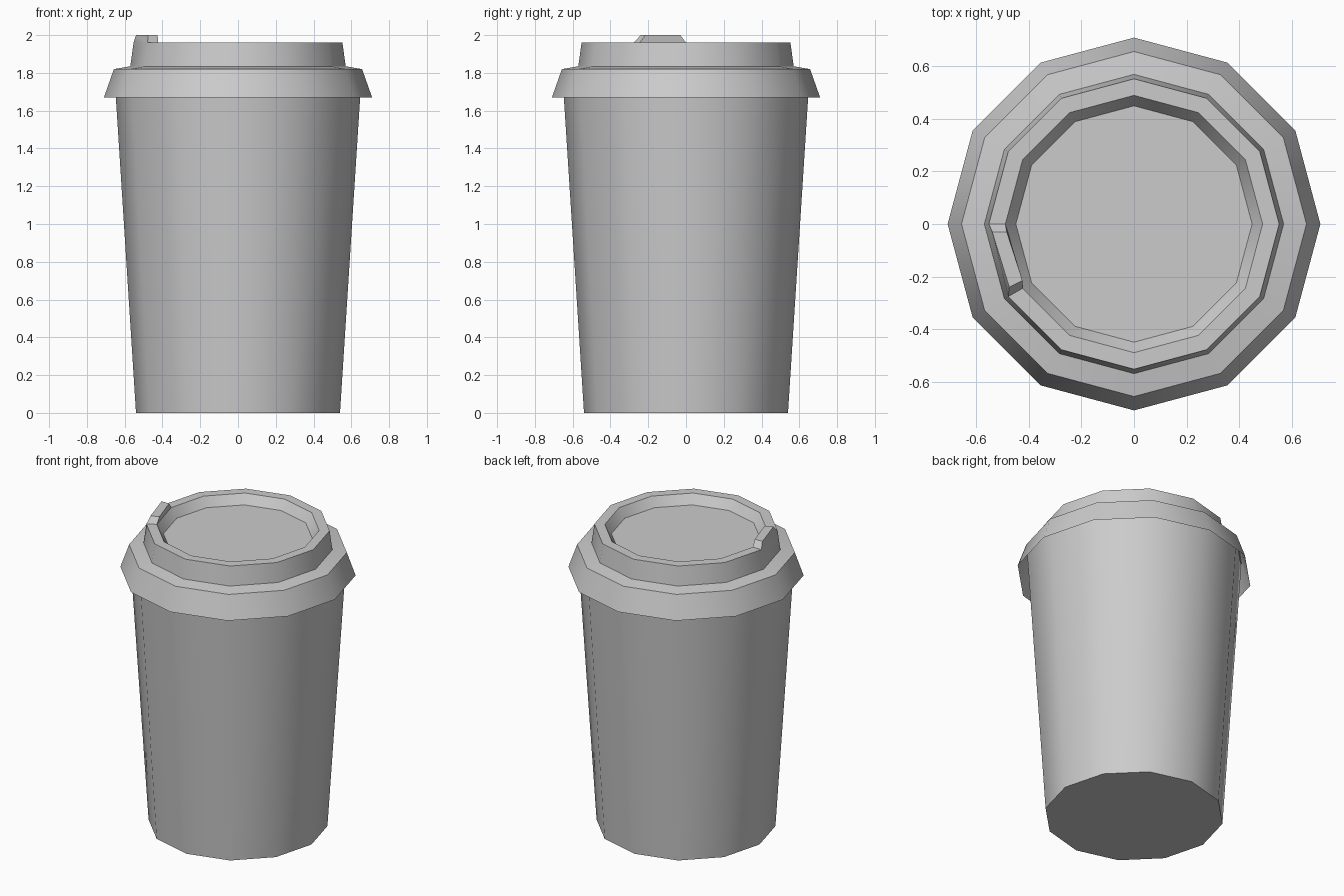
import bpy, bmesh, math

if "Cube" in bpy.data.objects:
    bpy.data.objects.remove(bpy.data.objects["Cube"])

SIDES = 12


def lathe(bm, profile):
    """Spin (radius, z) points into rings; return rings and wall faces per band."""
    rings = [[bm.verts.new((r * math.cos(2 * math.pi * i / SIDES),
                            r * math.sin(2 * math.pi * i / SIDES), z))
              for i in range(SIDES)] for r, z in profile]
    bands = []
    for a, b in zip(rings, rings[1:]):
        bands.append([bm.faces.new((a[i], a[(i + 1) % SIDES],
                                    b[(i + 1) % SIDES], b[i]))
                      for i in range(SIDES)])
    return rings, bands


def finish(bm, name):
    bm.normal_update()
    mesh = bpy.data.meshes.new(name)
    bm.to_mesh(mesh)
    bm.free()
    obj = bpy.data.objects.new(name, mesh)
    bpy.context.collection.objects.link(obj)
    bpy.ops.object.select_all(action='DESELECT')
    obj.select_set(True)
    bpy.context.view_layer.objects.active = obj
    bpy.ops.object.shade_smooth_by_angle(angle=math.radians(35))
    return obj


# Tapered cup with closed base; its top is tucked under the lid
bm = bmesh.new()
rings, _ = lathe(bm, [(0.54, 0), (0.655, 1.8)])
bm.faces.new(rings[0][::-1])
finish(bm, "cup")

# Lid: flared skirt, ledge, raised rim, recessed top
bm = bmesh.new()
rings, bands = lathe(bm, [(0.71, 1.67), (0.657, 1.82), (0.57, 1.835),
                          (0.553, 1.96), (0.49, 1.96), (0.45, 1.90)])
bm.faces.new(rings[-1])

# Sipping spout: one rim segment raised, with sloped ends
seg = SIDES // 2
spout = bands[3][seg]
new = bmesh.ops.extrude_discrete_faces(bm, faces=[spout])["faces"][0]
tops = [(-0.54, -0.03), (-0.475, -0.24), (-0.425, -0.215), (-0.485, -0.03)]
for vert, (x, y) in zip(sorted(new.verts, key=lambda v: (v.co.y < -0.1, v.co.x)),
                        [tops[0], tops[3], tops[1], tops[2]]):
    vert.co = (x, y, 2.0)
finish(bm, "lid")
